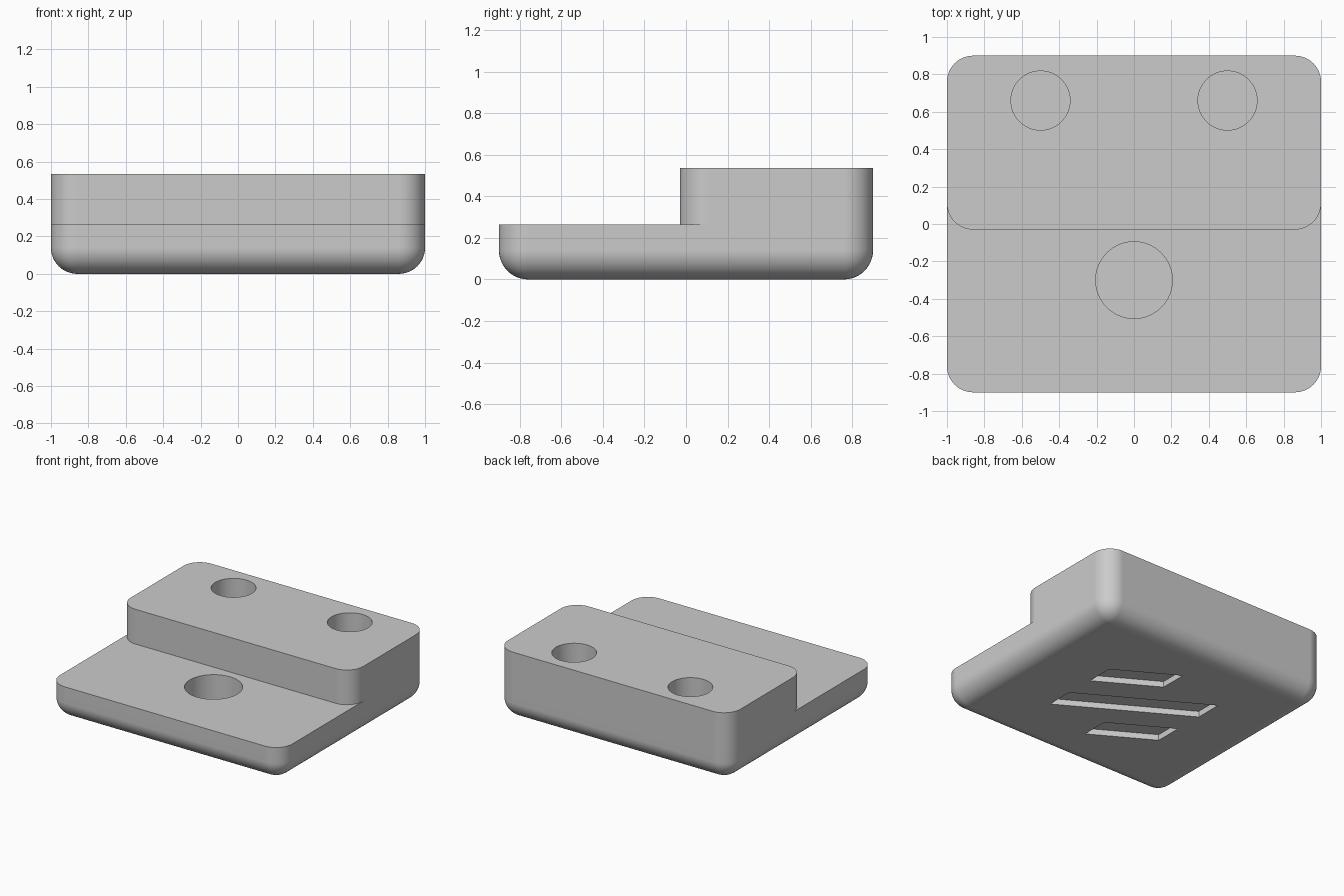
import bpy, bmesh, math

cube = bpy.data.objects.get("Cube")
if cube:
    bpy.data.objects.remove(cube, do_unlink=True)

RADIUS = 0.14
STEP_Z, TOP_Z = 0.265, 0.535

grey = bpy.data.materials.new("plain_grey")
grey.use_nodes = True
colour = (0.6, 0.6, 0.6, 1)
grey.diffuse_color = colour
grey.node_tree.nodes["Principled BSDF"].inputs["Base Color"].default_value = colour


def finish(name, bm):
    bmesh.ops.recalc_face_normals(bm, faces=bm.faces)
    mesh = bpy.data.meshes.new(name)
    bm.to_mesh(mesh)
    bm.free()
    mesh.materials.append(grey)
    obj = bpy.data.objects.new(name, mesh)
    bpy.context.collection.objects.link(obj)
    return obj


def rounded_block(name, y0, y1, z0, z1, round_bottom):
    """Box with rounded upright edges and, if asked, a rounded underside."""
    bm = bmesh.new()
    bmesh.ops.create_cube(bm, size=2)
    for v in bm.verts:
        v.co.y = y1 if v.co.y > 0 else y0
        v.co.z = z1 if v.co.z > 0 else z0
    edges = []
    for e in bm.edges:
        a, b = (v.co for v in e.verts)
        upright = abs(a.z - b.z) > 0.01
        under = a.z == z0 and b.z == z0
        if upright or (under and round_bottom):
            edges.append(e)
    bmesh.ops.bevel(bm, geom=edges, offset=RADIUS, segments=12,
                    profile=0.5, affect='EDGES', clamp_overlap=False)
    return finish(name, bm)


def prism(name, outline, z0, z1):
    bm = bmesh.new()
    face = bm.faces.new([bm.verts.new((x, y, z0)) for x, y in outline])
    top = bmesh.ops.extrude_face_region(bm, geom=[face])["geom"]
    for v in top:
        if isinstance(v, bmesh.types.BMVert):
            v.co.z = z1
    return finish(name, bm)


def circle(x, y, r, n=64):
    return [(x + r * math.cos(math.tau * i / n),
             y + r * math.sin(math.tau * i / n)) for i in range(n)]


def slanted_bar(x0, x1, shift, half=0.105, slope=-0.58):
    return [(x0, slope * x0 + shift - half), (x1, slope * x1 + shift - half),
            (x1, slope * x1 + shift + half), (x0, slope * x0 + shift + half)]


# Stepped body: low slab plus raised rear block
body = rounded_block("stepped_body", -0.9, 0.9, 0, STEP_Z, True)
rear = rounded_block("rear_block", -0.03, 0.9, STEP_Z, TOP_Z, False)
tools = [(rear, 'UNION')]

# Blind round holes in the two top faces
holes = [(0, -0.3, 0.205, 0.055, STEP_Z)]
holes += [(s * 0.5, 0.66, 0.158, 0.24, TOP_Z) for s in (-1, 1)]
for x, y, r, floor, top in holes:
    tools.append((prism("hole_cutter", circle(x, y, r), floor, top + 0.1), 'DIFFERENCE'))

# Slanted grooves in the underside
for x0, x1, shift in ((-0.46, 0.46, 0), (-0.455, 0, -0.43), (0, 0.455, 0.43)):
    bar = slanted_bar(x0, x1, shift)
    tools.append((prism("groove_cutter", bar, -0.1, 0.045), 'DIFFERENCE'))

for tool, operation in tools:
    tool.hide_render = True
    mod = body.modifiers.new("join_or_cut", 'BOOLEAN')
    mod.object, mod.operation, mod.solver = tool, operation, 'EXACT'

# Bake the cuts and drop the helpers
bpy.context.view_layer.update()
result = body.evaluated_get(bpy.context.evaluated_depsgraph_get())
mesh = bpy.data.meshes.new_from_object(result)
body.modifiers.clear()
body.data = mesh
for tool, _ in tools:
    bpy.data.objects.remove(tool, do_unlink=True)

# Smooth fillets, crisp rims, even flat faces
bpy.ops.object.select_all(action='DESELECT')
body.select_set(True)
bpy.context.view_layer.objects.active = body
bpy.ops.object.shade_smooth_by_angle(angle=math.radians(30))
weighted = body.modifiers.new("even_normals", 'WEIGHTED_NORMAL')
weighted.keep_sharp = True
